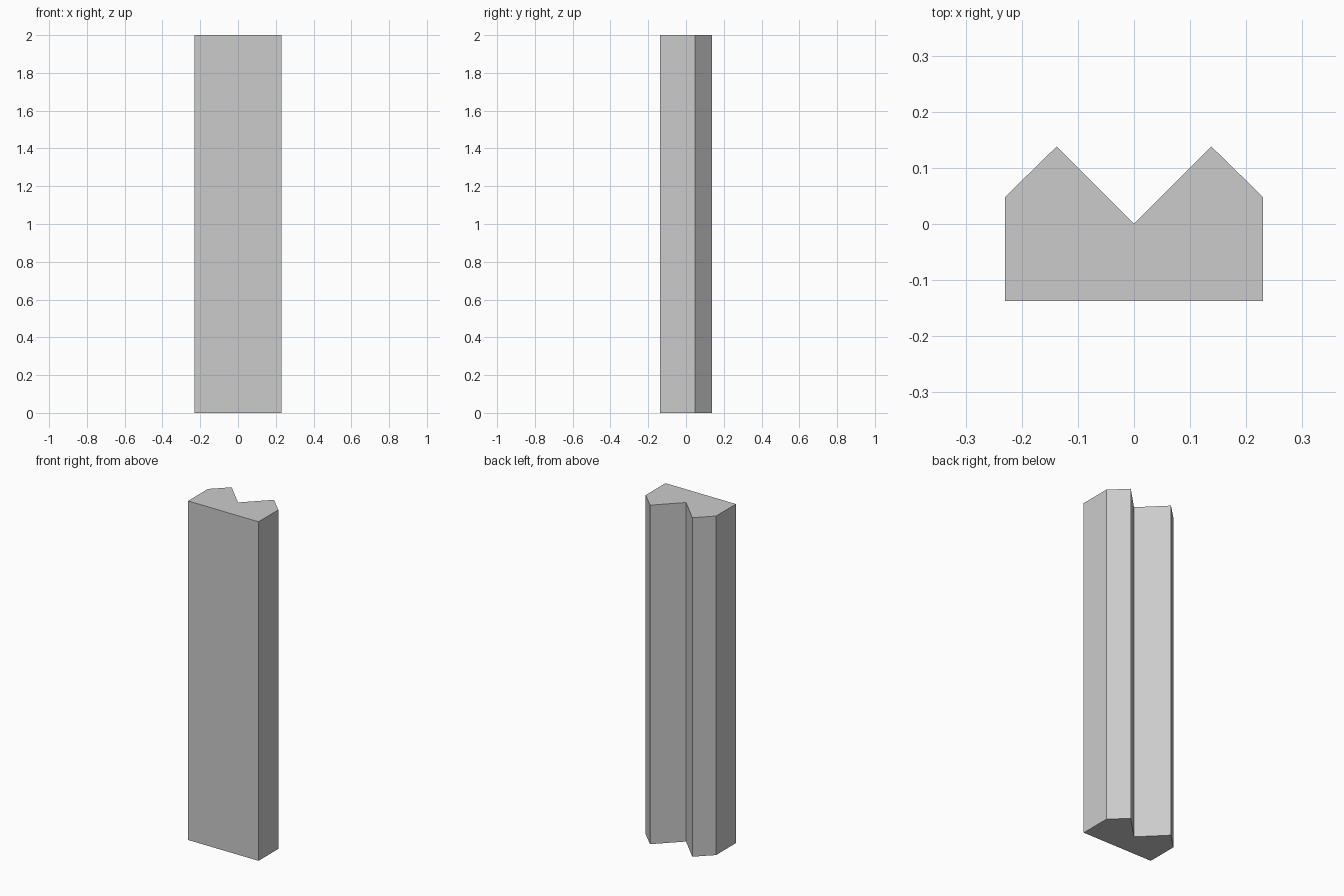
import bpy, bmesh

if "Cube" in bpy.data.objects:
    bpy.data.objects.remove(bpy.data.objects["Cube"])

HEIGHT = 2.0

# Right half of the cross-section, from the front corner round to the notch
half = [(0.23, -0.137), (0.23, 0.048), (0.138, 0.138)]
mirrored = [(-x, y) for x, y in reversed(half)]
profile = half + [(0.0, 0.0)] + mirrored

# Notched post: the profile extruded straight up
bm = bmesh.new()
base = bm.faces.new([bm.verts.new((x, y, 0)) for x, y in profile])
top = bmesh.ops.extrude_face_region(bm, geom=[base], use_keep_orig=True)
top_verts = [v for v in top["geom"] if isinstance(v, bmesh.types.BMVert)]
bmesh.ops.translate(bm, verts=top_verts, vec=(0, 0, HEIGHT))
bmesh.ops.recalc_face_normals(bm, faces=bm.faces)

mesh = bpy.data.meshes.new("notched_post")
bm.to_mesh(mesh)
bm.free()
post = bpy.data.objects.new("notched_post", mesh)
bpy.context.collection.objects.link(post)
